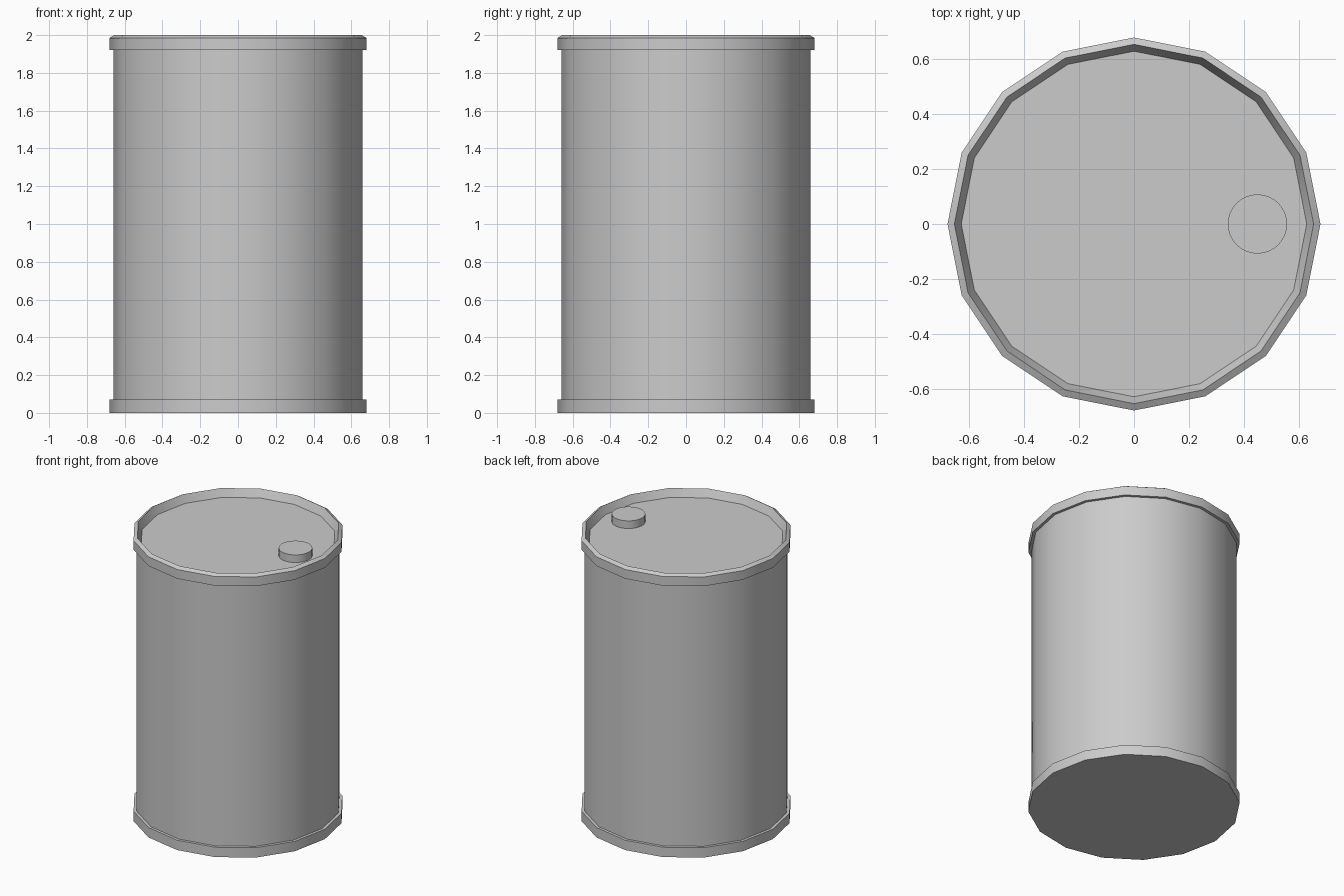
import bpy
import math

cube = bpy.data.objects.get("Cube")
if cube:
    bpy.data.objects.remove(cube, do_unlink=True)

# Single grey for the whole drum
grey = bpy.data.materials.new("drum_grey")
grey.use_nodes = True
colour = (0.6, 0.6, 0.6, 1)
grey.diffuse_color = colour
grey.node_tree.nodes["Principled BSDF"].inputs["Base Color"].default_value = colour


def lathe(name, profile, sides, location=(0, 0, 0)):
    """Revolve (radius, height) points; a radius of 0 at an end makes a flat cap."""
    verts, faces, rings = [], [], []
    for radius, z in profile:
        rings.append(len(verts))
        for i in range(sides):
            a = math.tau * i / sides
            verts.append((radius * math.cos(a), radius * math.sin(a), z))
    for low, high in zip(rings, rings[1:]):
        for i in range(sides):
            j = (i + 1) % sides
            faces.append((low + i, low + j, high + j, high + i))
    faces.append(tuple(reversed(range(sides))))
    faces.append(tuple(rings[-1] + i for i in range(sides)))
    mesh = bpy.data.meshes.new(name)
    mesh.from_pydata(verts, [], faces)
    mesh.materials.append(grey)
    obj = bpy.data.objects.new(name, mesh)
    obj.location = location
    bpy.context.collection.objects.link(obj)
    bpy.ops.object.select_all(action="DESELECT")
    obj.select_set(True)
    bpy.context.view_layer.objects.active = obj
    bpy.ops.object.shade_smooth_by_angle(angle=math.radians(30))
    return obj


# Drum: base band, wall, top band, bevelled lip and recessed lid
lathe("drum", [
    (0.68, 0), (0.68, 0.07), (0.66, 0.07),
    (0.66, 1.92), (0.68, 1.92), (0.68, 1.985),
    (0.655, 2), (0.63, 1.945),
], 16)

# Filler cap on the lid
lathe("filler_cap", [(0.108, 0), (0.108, 0.055)], 32, (0.45, 0, 1.944))
